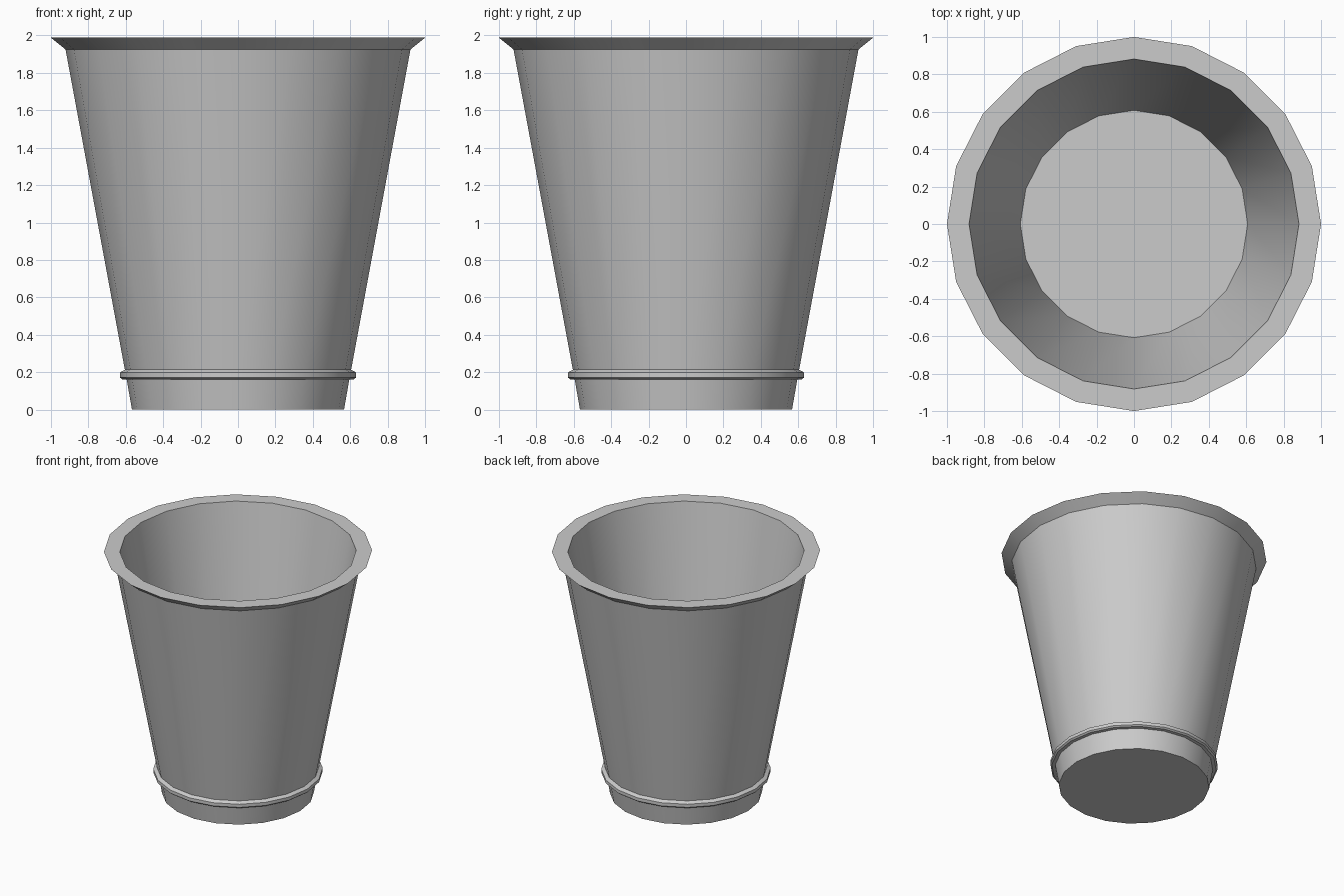
import bpy, bmesh
from math import cos, sin, tau, radians

if "Cube" in bpy.data.objects:
    bpy.data.objects.remove(bpy.data.objects["Cube"])

SIDES = 20


def lathe(name, profile):
    """Revolve an (r, z) profile around z and cap both ends."""
    bm = bmesh.new()
    rings = [[bm.verts.new((r * cos(tau * i / SIDES), r * sin(tau * i / SIDES), z))
              for i in range(SIDES)] for r, z in profile]
    for a, b in zip(rings, rings[1:]):
        for i in range(SIDES):
            j = (i + 1) % SIDES
            bm.faces.new((a[i], a[j], b[j], b[i]))
    bm.faces.new(rings[0][::-1])
    bm.faces.new(rings[-1])
    bmesh.ops.recalc_face_normals(bm, faces=bm.faces[:])
    mesh = bpy.data.meshes.new(name)
    bm.to_mesh(mesh)
    bm.free()
    obj = bpy.data.objects.new(name, mesh)
    bpy.context.collection.objects.link(obj)
    bpy.ops.object.select_all(action='DESELECT')
    obj.select_set(True)
    bpy.context.view_layer.objects.active = obj
    bpy.ops.object.shade_smooth_by_angle(angle=radians(30))
    return obj


# Tapered cup: base, foot ring, outer wall, flared rim, inner wall, floor
lathe("cup", [
    (0.567, 0.0),
    (0.595, 0.16), (0.62, 0.162), (0.632, 0.172), (0.632, 0.198), (0.605, 0.213),
    (0.922, 1.925), (1.0, 1.988),
    (0.882, 1.988), (0.608, 0.42),
])
